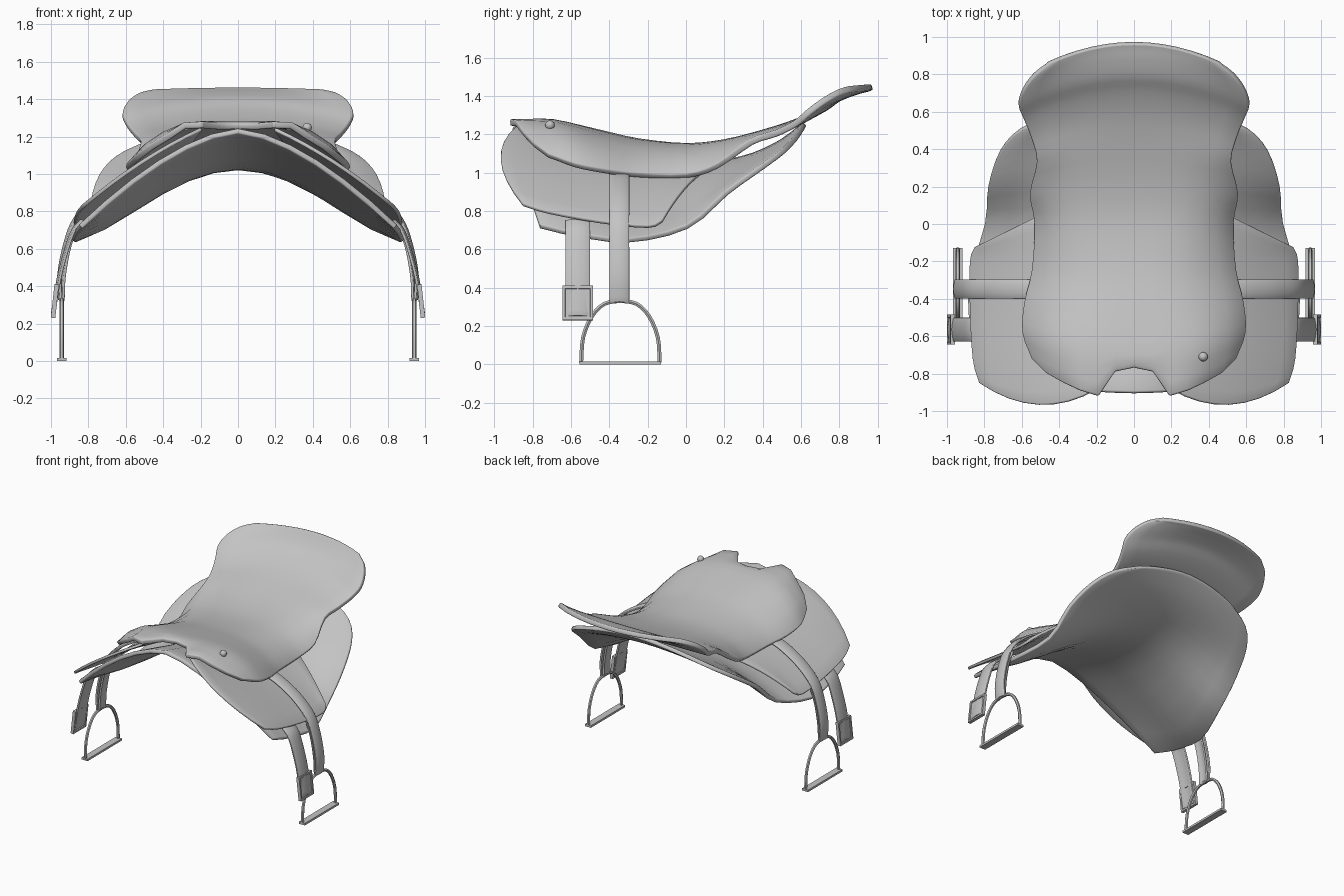
import bpy, bmesh, math
from mathutils import Vector, Matrix

cube = bpy.data.objects.get("Cube")
if cube:
    bpy.data.objects.remove(cube, do_unlink=True)

leather = bpy.data.materials.new("grey_leather")
leather.use_nodes = True
grey = (0.55, 0.55, 0.55, 1)
leather.diffuse_color = grey
leather.node_tree.nodes["Principled BSDF"].inputs["Base Color"].default_value = grey


def spline(points, steps):
    """Catmull-Rom curve through tuples of any length."""
    pts = [Vector(p) for p in points]
    pts = [2 * pts[0] - pts[1]] + pts + [2 * pts[-1] - pts[-2]]
    out = []
    for a, b, c, d in zip(pts, pts[1:], pts[2:], pts[3:]):
        for i in range(steps):
            t = i / steps
            out.append(b + (c - a) * (t / 2)
                       + (2 * a - 5 * b + 4 * c - d) * (t * t / 2)
                       + (3 * b - a - 3 * c + d) * (t ** 3 / 2))
    return out + [pts[-2]]


def finish(ob, thickness=0, mirror=False):
    """Add thickness with softened rims and the opposite side, then shade."""
    if thickness:
        solid = ob.modifiers.new("thickness", "SOLIDIFY")
        solid.thickness = thickness
        solid.offset = -1
        bevel = ob.modifiers.new("soft_rim", "BEVEL")
        bevel.width = thickness * .3
        bevel.segments = 2
        bevel.limit_method = "ANGLE"
        bevel.angle_limit = math.radians(60)
    if mirror:
        ob.modifiers.new("both_sides", "MIRROR").use_mirror_merge = False
    bpy.ops.object.select_all(action="DESELECT")
    ob.select_set(True)
    bpy.context.view_layer.objects.active = ob
    bpy.ops.object.convert(target="MESH")
    ob.data.materials.clear()
    ob.data.materials.append(leather)
    bpy.ops.object.shade_smooth_by_angle(angle=math.radians(50))
    return ob


def link(name, data):
    ob = bpy.data.objects.new(name, data)
    bpy.context.scene.collection.objects.link(ob)
    return ob


def from_bmesh(name, bm, **options):
    mesh = bpy.data.meshes.new(name)
    bm.to_mesh(mesh)
    bm.free()
    return finish(link(name, mesh), **options)


def loft(name, rows, steps, **options):
    """Skin rows of points, smoothed from row to row."""
    columns = [spline(column, steps) for column in zip(*rows)]
    bm = bmesh.new()
    grid = [[bm.verts.new(p) for p in column] for column in columns]
    for left, right in zip(grid, grid[1:]):
        for i in range(len(left) - 1):
            bm.faces.new((left[i], right[i], right[i + 1], left[i + 1]))
    return from_bmesh(name, bm, **options)


def section(y_mid, y_edge, width, z_mid, z_edge, power, swell=0, half=6):
    """Symmetric cross-section that falls from the middle to both edges."""
    row = []
    for i in range(-half, half + 1):
        t = abs(i / half)
        z = z_mid + (z_edge - z_mid) * t ** power + swell * 4 * t * t * (1 - t * t)
        row.append((width * i / half, y_mid + (y_edge - y_mid) * t * t, z))
    return row


# Seat with notched pommel and raised cantle
pommel = [(0, -.77, 1.27), (.10, -.79, 1.27), (.19, -.92, 1.28), (.29, -.89, 1.275),
          (.38, -.85, 1.215), (.47, -.80, 1.16), (.55, -.72, 1.10)]
pommel = [(-x, y, z) for x, y, z in pommel[:0:-1]] + pommel
seat_sections = [
    (-.70, -.58, .60, 1.28, 1.05, 2.5, .03),
    (-.45, -.42, .59, 1.225, 1.02, 2.7, .01),
    (-.25, -.25, .55, 1.18, 1.0, 3),
    (0, 0, .535, 1.155, .995, 4),
    (.20, .16, .56, 1.175, 1.05, 4),
    (.40, .33, .52, 1.225, 1.175, 3),
    (.58, .46, .55, 1.285, 1.22, 2),
    (.71, .56, .59, 1.35, 1.27, 2),
    (.79, .63, .615, 1.405, 1.33, 2),
    (.88, .71, .59, 1.44, 1.39, 2),
    (.935, .79, .53, 1.455, 1.435, 2),
    (.965, .86, .45, 1.465, 1.455, 2)]
loft("seat", [pommel] + [section(*s) for s in seat_sections], 3, thickness=.035)

# Broad pad under everything
pad_sections = [
    (-.90, -.76, .85, 1.245, .73, 1.6),
    (-.60, -.58, .88, 1.165, .69, 1.65, -.03),
    (-.30, -.30, .885, 1.085, .66, 1.8, -.065),
    (0, 0, .80, 1.05, .73, 1.8, -.03),
    (.28, .20, .78, 1.085, .905, 1.9),
    (.45, .38, .72, 1.15, 1.035, 1.9),
    (.55, .50, .61, 1.215, 1.125, 1.8),
    (.61, .57, .42, 1.265, 1.20, 1.8)]
loft("pad", [section(*s) for s in pad_sections], 3, thickness=.03)


# Side flaps between seat and pad
def flap_row(top, bottom, forward):
    row = []
    for i in range(9):
        t = i / 8
        hump = 4 * t * (1 - t)
        row.append(Vector(top).lerp(Vector(bottom), t) + Vector((0, -forward, .03)) * hump)
    return row


flap_rows = [flap_row(*r) for r in (
    ((.20, -.88, 1.25), (.83, -.85, .84), .10),
    ((.25, -.72, 1.18), (.865, -.72, .80), .03),
    ((.30, -.45, 1.10), (.88, -.45, .75), 0),
    ((.35, -.17, 1.05), (.88, -.20, .725), 0),
    ((.40, .10, 1.02), (.855, -.125, .755), 0))]
loft("side_flaps", flap_rows, 3, thickness=.02, mirror=True)


# Hanging straps with a slightly domed face
def strap(name, path, y_front, y_back):
    line = spline(path, 4)
    middle = (y_front + y_back) / 2
    rows = [[(x + dome, y, z + dome / 2) for x, z in line]
            for y, dome in ((y_front, 0), (middle, .01), (y_back, 0))]
    loft(name, rows, 2, thickness=.015, mirror=True)


strap("stirrup_straps", [(.48, 1.01), (.60, .97), (.75, .88), (.87, .76),
                         (.925, .62), (.957, .45), (.952, .32)], -.40, -.295)
strap("stirrup_strap_linings", [(.86, .735), (.905, .61), (.934, .45), (.94, .32)], -.39, -.305)
strap("girth_straps", [(.83, .755), (.885, .69), (.94, .52), (.97, .38), (.99, .25)], -.63, -.50)

# Square buckles with a framed, recessed panel
bm = bmesh.new()
bmesh.ops.create_cube(bm, size=1, matrix=Matrix.Diagonal((.024, .16, .18, 1)))
bm.normal_update()
panels = [f for f in bm.faces if abs(f.normal.x) > .9]
bmesh.ops.inset_individual(bm, faces=panels, thickness=.02, depth=0)
bmesh.ops.inset_individual(bm, faces=panels, thickness=.003, depth=-.007)
bm.transform(Matrix.Translation((.979, -.565, .32)) @ Matrix.Rotation(-.11, 4, "Y"))
from_bmesh("buckles", bm, mirror=True)

# Stirrup arches
half_arch = [(.205, .01), (.195, .14), (.15, .25), (.085, .315), (0, .33)]
arch = half_arch + [(-y, z) for y, z in half_arch[-2::-1]]
curve = bpy.data.curves.new("stirrup_arches", "CURVE")
curve.dimensions = "3D"
curve.bevel_depth = .012
curve.bevel_resolution = 1
line = spline(arch, 3)
poly = curve.splines.new("POLY")
poly.points.add(len(line) - 1)
for point, (y, z) in zip(poly.points, line):
    point.co = (.942, y - .342, z, 1)
arches = finish(link("stirrup_arches", curve))
finish(arches, mirror=True)

# Stirrup foot bars
bm = bmesh.new()
bmesh.ops.create_cube(bm, size=1, matrix=Matrix.Translation((.942, -.342, .008))
                      @ Matrix.Diagonal((.052, .425, .016, 1)))
from_bmesh("stirrup_foot_bars", bm, mirror=True)

# Single stud on the left of the pommel
bm = bmesh.new()
bmesh.ops.create_uvsphere(bm, u_segments=12, v_segments=8, radius=.025,
                          matrix=Matrix.Translation((.37, -.71, 1.248)))
from_bmesh("stud", bm)
